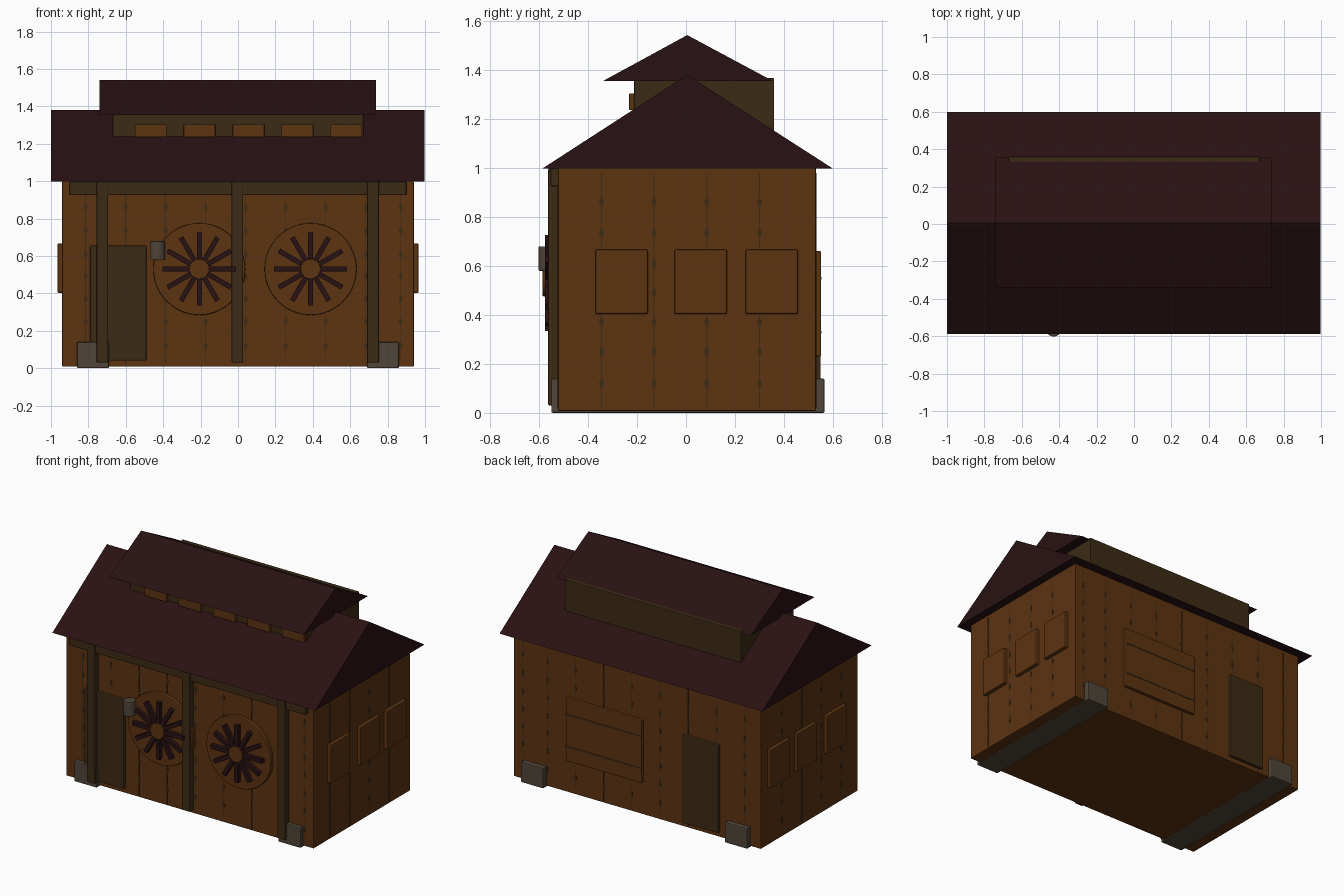
import bpy, bmesh, math
from mathutils import Matrix, Vector

if "Cube" in bpy.data.objects:
    bpy.data.objects.remove(bpy.data.objects["Cube"])


def material(name, rgb):
    m = bpy.data.materials.new(name)
    m.diffuse_color = (*rgb, 1)
    m.use_nodes = True
    m.node_tree.nodes["Principled BSDF"].inputs["Base Color"].default_value = m.diffuse_color
    return m


WOOD = material("orange_wood", (0.107, 0.033, 0.0055))
DARK = material("dark_wood", (0.046, 0.024, 0.0075))
ROOF = material("dark_red_roof", (0.022, 0.0055, 0.0065))
STONE = material("grey_stone", (0.08, 0.06, 0.042))


def finish(name, bm, mat, bevel=0):
    bmesh.ops.recalc_face_normals(bm, faces=bm.faces)
    me = bpy.data.meshes.new(name)
    bm.to_mesh(me)
    bm.free()
    me.materials.append(mat)
    ob = bpy.data.objects.new(name, me)
    bpy.context.collection.objects.link(ob)
    if bevel:
        b = ob.modifiers.new("bevel", 'BEVEL')
        b.width, b.segments = bevel, 2
    return ob


def add_box(bm, x0, x1, y0, y1, z0, z1):
    m = Matrix.Translation(((x0 + x1) / 2, (y0 + y1) / 2, (z0 + z1) / 2))
    bmesh.ops.create_cube(bm, size=1, matrix=m @ Matrix.Diagonal((x1 - x0, y1 - y0, z1 - z0, 1)))


def box(name, mat, *dims, bevel=0.006):
    bm = bmesh.new()
    add_box(bm, *dims)
    return finish(name, bm, mat, bevel)


def gable(name, x0, x1, profile):
    # triangular roof profile in y/z, extruded along x
    bm = bmesh.new()
    f = bm.faces.new([bm.verts.new((x0, y, z)) for y, z in profile])
    g = bmesh.ops.extrude_face_region(bm, geom=[f])
    bmesh.ops.translate(bm, vec=(x1 - x0, 0, 0),
                        verts=[v for v in g["geom"] if isinstance(v, bmesh.types.BMVert)])
    return finish(name, bm, ROOF)


def disc(name, mat, x, z, r, y0, y1, seg=32, bevel=0.005):
    # round plate facing the front
    bm = bmesh.new()
    m = Matrix.Translation((x, (y0 + y1) / 2, z)) @ Matrix.Rotation(math.pi / 2, 4, 'X')
    bmesh.ops.create_cone(bm, cap_ends=True, segments=seg, radius1=r, radius2=r,
                          depth=y1 - y0, matrix=m)
    return finish(name, bm, mat, bevel)


# body and roofs
box("body", WOOD, -0.94, 0.94, -0.522, 0.53, 0.008, 1.0, bevel=0.004)
gable("main_roof", -1.0, 0.997, [(-0.587, 0.997), (0.6, 0.997), (0.005, 1.38)])
box("roof_vent_box", DARK, -0.67, 0.67, -0.212, 0.36, 1.1, 1.366, bevel=0.003)
gable("upper_roof", -0.74, 0.738, [(-0.34, 1.354), (0.356, 1.354), (0.005, 1.542)])
for i in range(5):
    x = -0.467 + 0.2615 * i
    box("upper_window", WOOD, x - 0.085, x + 0.085, -0.232, -0.2, 1.236, 1.304, bevel=0.004)

# front posts and beam
for x in (-0.725, -0.003, 0.722):
    box("front_post", DARK, x - 0.031, x + 0.031, -0.563, -0.5, 0.03, 0.998)
box("front_beam", DARK, -0.9, 0.9, -0.553, -0.5, 0.925, 0.998)

# stone sills running under the building
for s in (-1, 1):
    a, b = sorted((s * 0.69, s * 0.86))
    box("stone_sill", STONE, a, b, -0.55, 0.565, 0, 0.14)

# doors and back shutter
box("front_door", DARK, -0.79, -0.49, -0.54, -0.5, 0.04, 0.655)
box("back_door", DARK, -0.63, -0.355, 0.5, 0.55, 0.04, 0.645)
box("back_shutter", WOOD, -0.05, 0.53, 0.5, 0.552, 0.23, 0.66)
for z in (0.33, 0.55):
    box("shutter_groove", DARK, -0.047, 0.527, 0.54, 0.554, z - 0.005, z + 0.005, bevel=0)

# lantern
bm = bmesh.new()
bmesh.ops.create_cone(bm, cap_ends=True, segments=16, radius1=0.04, radius2=0.04, depth=0.1,
                      matrix=Matrix.Translation((-0.43, -0.562, 0.63)))
finish("lantern", bm, STONE, 0.005)

# wheels: plate, twelve spokes and hub
for x in (-0.207, 0.388):
    disc("wheel_plate", WOOD, x, 0.53, 0.246, -0.548, -0.5, 48)
    bm = bmesh.new()
    for k in range(12):
        spoke = bmesh.ops.create_cube(bm, size=1, matrix=(
            Matrix.Translation((x, -0.56, 0.53)) @ Matrix.Rotation(math.tau * k / 12, 4, 'Y')
            @ Matrix.Translation((0.118, 0, 0)) @ Matrix.Diagonal((0.155, 0.032, 0.027, 1))))
    finish("wheel_spokes", bm, ROOF)
    disc("wheel_hub", WOOD, x, 0.53, 0.054, -0.586, -0.54, 24)

# side windows
for s in (-1, 1):
    a, b = sorted((s * 0.92, s * 0.965))
    for y in (-0.263, 0.06, 0.35):
        box("side_window", WOOD, a, b, y - 0.107, y + 0.107, 0.403, 0.667)

# board seams with dark chinks at the joints, as thin plates on every wall
joints = [0.12, 0.25, 0.37, 0.49, 0.61, 0.735, 0.86]


def seams(name, place, centres):
    bm = bmesh.new()
    for c in centres:
        strip = [(c - 0.002, 0.02), (c + 0.002, 0.02), (c + 0.002, 0.98), (c - 0.002, 0.98)]
        bm.faces.new([bm.verts.new(place(u, z)) for u, z in strip])
        for z in joints:
            chink = [(c - 0.011, z), (c, z - 0.026), (c + 0.011, z), (c, z + 0.026)]
            bm.faces.new([bm.verts.new(place(u, w)) for u, w in chink])
    ob = finish(name, bm, DARK)
    s = ob.modifiers.new("thickness", 'SOLIDIFY')
    s.thickness, s.offset = 0.002, 0


long_seams = [-0.815 + 0.214 * k for k in range(8)] + [0.87]
side_seams = [-0.345, -0.13, 0.085, 0.3]
seams("front_seams", lambda u, z: Vector((u, -0.523, z)), long_seams)
seams("back_seams", lambda u, z: Vector((u, 0.531, z)), long_seams)
seams("right_seams", lambda u, z: Vector((0.941, u, z)), side_seams)
seams("left_seams", lambda u, z: Vector((-0.941, u, z)), side_seams)
